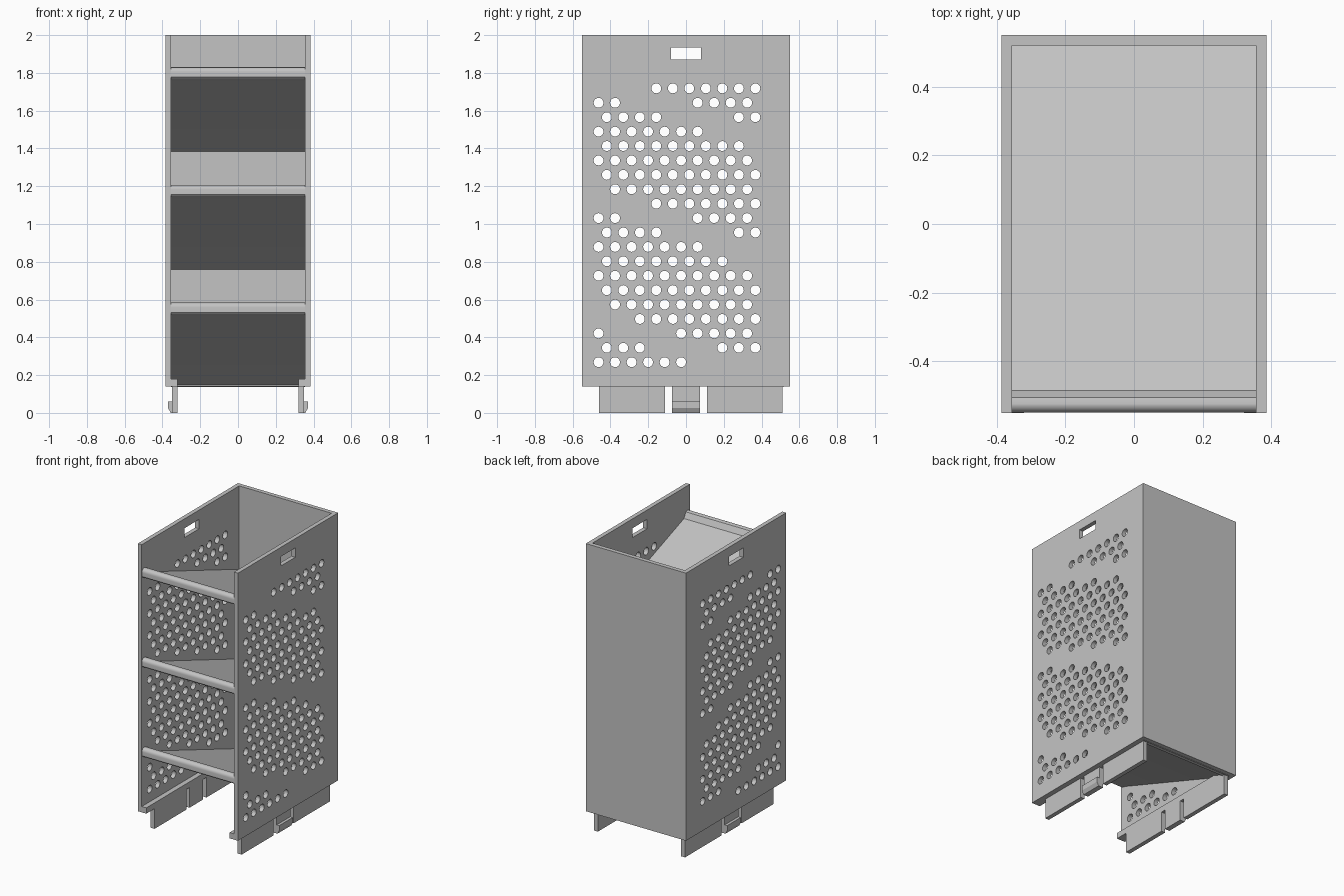
import bpy, bmesh, math
from mathutils import Matrix, Vector

cube = bpy.data.objects.get("Cube")
if cube:
    bpy.data.objects.remove(cube, do_unlink=True)

# Single grey plastic
grey = bpy.data.materials.new("light grey plastic")
grey.use_nodes = True
COLOUR = (0.55, 0.55, 0.55, 1)
grey.diffuse_color = COLOUR
grey.node_tree.nodes["Principled BSDF"].inputs["Base Color"].default_value = COLOUR

HALF_X, HALF_Y, WALL = 0.385, 0.55, 0.03
BASE, TOP = 0.14, 2.0
INNER = HALF_X - WALL
SHELF_STEP, SLOPE = 0.623, 0.364


def finish(name, bm):
    bmesh.ops.recalc_face_normals(bm, faces=bm.faces)
    mesh = bpy.data.meshes.new(name)
    bm.to_mesh(mesh)
    bm.free()
    mesh.materials.append(grey)
    ob = bpy.data.objects.new(name, mesh)
    bpy.context.scene.collection.objects.link(ob)
    return ob


def add_box(bm, x, y, z):
    size = Vector((x[1] - x[0], y[1] - y[0], z[1] - z[0]))
    mid = Vector((sum(x), sum(y), sum(z))) / 2
    bmesh.ops.create_cube(bm, size=1, matrix=Matrix.Translation(mid) @ Matrix.Diagonal(size.to_4d()))


def box(name, x, y, z):
    bm = bmesh.new()
    add_box(bm, x, y, z)
    return finish(name, bm)


def prism(name, points, direction):
    """Extrude a closed outline of 3D points along a direction."""
    bm = bmesh.new()
    face = bm.faces.new([bm.verts.new(p) for p in points])
    new = bmesh.ops.extrude_face_region(bm, geom=[face])["geom"]
    bmesh.ops.translate(bm, vec=direction, verts=[v for v in new if isinstance(v, bmesh.types.BMVert)])
    return finish(name, bm)


def shelf_height(y):
    return 1.78 - SLOPE * (y + HALF_Y)


# Cutter: staggered holes that stay clear of the sloping shelves, plus the grip
bm = bmesh.new()
turn = Matrix.Rotation(math.pi / 2, 4, "Y")
for row in range(20):
    z = 1.718 - 0.0763 * row
    for k in range(1 - row % 2, 20, 2):
        y = -0.463 + 0.0437 * k
        gaps = [z - shelf_height(y) + SHELF_STEP * i for i in range(3)]
        if any(-0.0545 < g < 0.0728 for g in gaps):
            continue
        bmesh.ops.create_cone(bm, cap_ends=True, segments=24, radius1=0.026, radius2=0.026,
                              depth=0.2, matrix=Matrix.Translation((INNER, y, z)) @ turn)
add_box(bm, (INNER - 0.1, INNER + 0.1), (-0.08, 0.08), (1.87, 1.935))
cutter = finish("hole_cutter", bm)
cutter.hide_render = True

# Perforated side walls
wall = box("left_wall", (INNER, HALF_X), (-HALF_Y, HALF_Y), (BASE, TOP))
cut = wall.modifiers.new("holes", "BOOLEAN")
cut.operation = "DIFFERENCE"
cut.solver = "EXACT"
cut.object = cutter
bpy.context.view_layer.update()
cut_mesh = bpy.data.meshes.new_from_object(wall.evaluated_get(bpy.context.evaluated_depsgraph_get()))
wall.modifiers.clear()
wall.data = cut_mesh
bpy.data.objects.remove(cutter, do_unlink=True)

# Back wall and its lower rail
box("back_wall", (-INNER, INNER), (HALF_Y - WALL, HALF_Y), (BASE, TOP))
box("back_rail", (-INNER, INNER), (0.49, HALF_Y - WALL), (BASE, 0.18))

# Sloping shelves with a rounded front lip
for i, label in enumerate(("top", "middle", "bottom")):
    drop = SHELF_STEP * i
    back = HALF_Y - WALL
    outline = [(back, shelf_height(back) - 0.008), (-0.51, shelf_height(-0.51) - 0.002),
               (-0.54, 1.77), (-0.548, 1.778)]
    for step in range(7):
        a = math.pi - math.pi / 2 * step / 6
        outline.append((-0.523 + 0.025 * math.cos(a), 1.805 + 0.025 * math.sin(a)))
    outline += [(-0.505, 1.825), (-0.485, shelf_height(-0.485) + 0.03),
                (back, shelf_height(back) + 0.03)]
    shelf = prism(label + "_shelf", [(-INNER, y, z - drop) for y, z in outline], (2 * INNER, 0, 0))
    for p in shelf.data.polygons:
        p.use_smooth = len(p.vertices) == 4
    shelf.data.set_sharp_from_angle(angle=math.radians(30))

# Side rails, feet and clips below the walls
parts = [wall]
parts.append(box("left_rail", (0.32, INNER), (-HALF_Y, HALF_Y - WALL), (BASE, 0.18)))
for label, y in (("front_foot", (-0.46, -0.11)), ("back_foot", (0.11, 0.51)), ("clip", (-0.075, 0.075))):
    parts.append(box("left_" + label, (0.32, 0.35), y, (0, BASE)))
hook = [(0.35, 0), (0.356, 0), (0.37, 0.025), (0.37, 0.06), (0.35, 0.06)]
parts.append(prism("left_clip_hook", [(x, -0.075, z) for x, z in hook], (0, 0.15, 0)))

# Mirror everything on the left to the right
for ob in parts:
    bm = bmesh.new()
    bm.from_mesh(ob.data)
    bmesh.ops.scale(bm, vec=(-1, 1, 1), verts=bm.verts)
    bmesh.ops.reverse_faces(bm, faces=bm.faces)
    twin = finish(ob.name.replace("left", "right"), bm)
